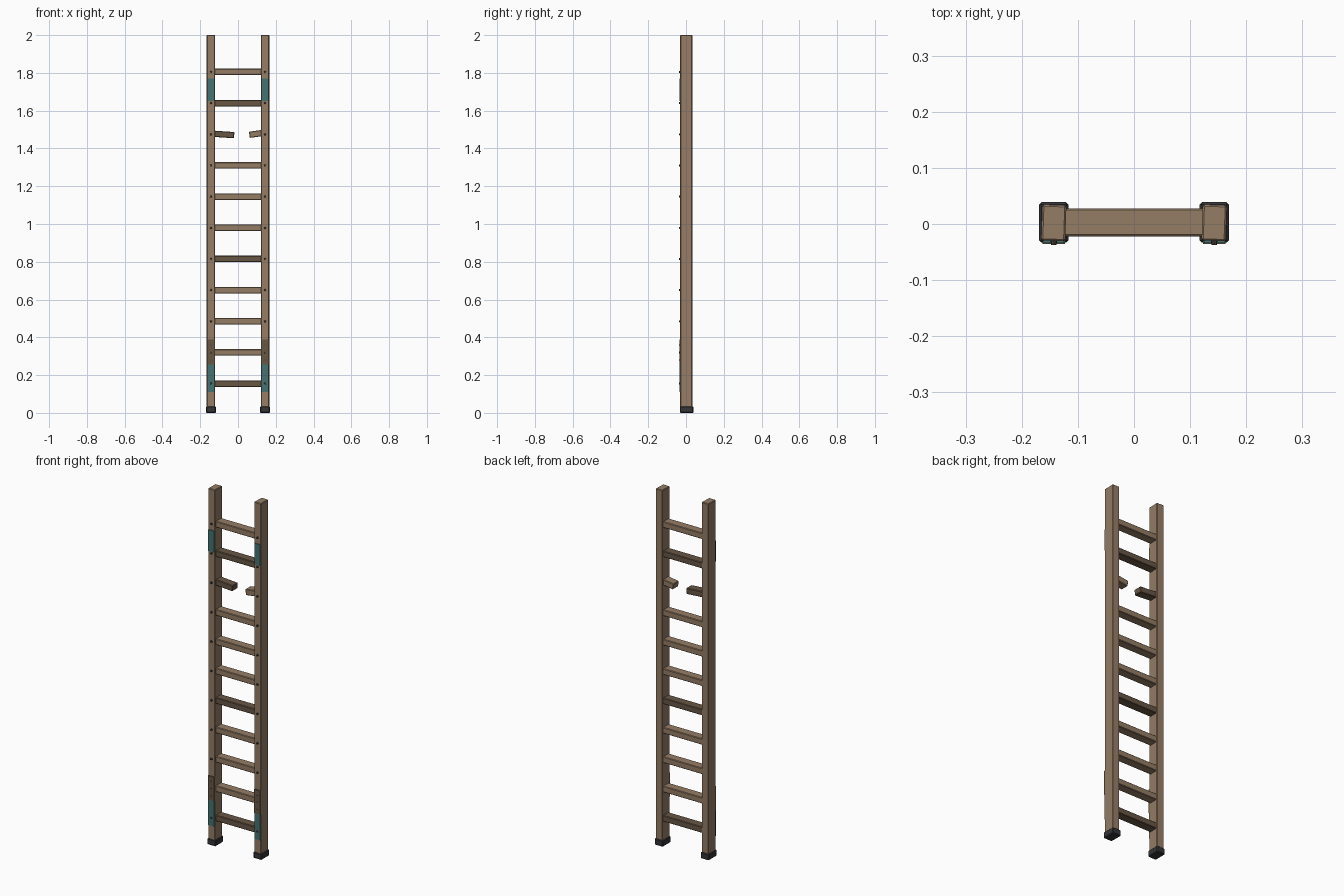
import bpy, bmesh
from math import radians
from mathutils import Matrix, Vector

cube = bpy.data.objects.get("Cube")
if cube:
    bpy.data.objects.remove(cube, do_unlink=True)


def material(name, rgb):
    m = bpy.data.materials.new(name)
    m.use_nodes = True
    m.diffuse_color = (*rgb, 1)
    m.node_tree.nodes["Principled BSDF"].inputs["Base Color"].default_value = (*rgb, 1)
    return m


WOOD = material("light wood", (0.30, 0.205, 0.13))
DARK = material("dark wood", (0.14, 0.095, 0.06))
TEAL = material("faded teal paint", (0.06, 0.17, 0.17))
RUBBER = material("black rubber", (0.035, 0.035, 0.04))
IRON = material("nail iron", (0.06, 0.05, 0.045))


def finish(name, bm, mat):
    bmesh.ops.recalc_face_normals(bm, faces=bm.faces)
    mesh = bpy.data.meshes.new(name)
    bm.to_mesh(mesh)
    bm.free()
    mesh.materials.append(mat)
    obj = bpy.data.objects.new(name, mesh)
    bpy.context.collection.objects.link(obj)
    return obj


def box(name, center, size, mat, bevel=0, tilt=0, twist=0):
    bm = bmesh.new()
    bmesh.ops.create_cube(bm, size=1)
    bmesh.ops.scale(bm, vec=size, verts=bm.verts)
    if bevel:
        bmesh.ops.bevel(bm, geom=bm.edges[:], offset=bevel, segments=1, affect='EDGES')
    turn = Matrix.Rotation(radians(tilt), 4, 'Y') @ Matrix.Rotation(radians(twist), 4, 'Z')
    bmesh.ops.transform(bm, matrix=Matrix.Translation(Vector(center)) @ turn, verts=bm.verts)
    return finish(name, bm, mat)


def nail(name, x, z, radius=0.006):
    bm = bmesh.new()
    bmesh.ops.create_cone(bm, cap_ends=True, segments=8, radius1=radius,
                          radius2=radius * 0.8, depth=0.008)
    place = Matrix.Translation((x, -0.033, z)) @ Matrix.Rotation(radians(90), 4, 'X')
    bmesh.ops.transform(bm, matrix=place, verts=bm.verts)
    return finish(name, bm, IRON)


RAIL_X = 0.143
RUNG_Z = [0.155 + 0.165 * i for i in range(11)]
BROKEN = 8
DARK_RUNGS = (0, 4, 9)

# Side rails with rubber feet, worn paint bands and a repair plate
for side, label in ((-1, "right"), (1, "left")):
    x = side * RAIL_X
    box(f"{label}_rail", (x, 0.002, 1.005), (0.043, 0.064, 1.99), WOOD, 0.003, twist=-2)
    box(f"{label}_foot", (x, 0.003, 0.0175), (0.052, 0.072, 0.035), RUBBER, 0.004)
    for part, low, high in (("lower", 0.11, 0.255), ("upper", 1.65, 1.77)):
        box(f"{label}_{part}_paint_band", (x, -0.031, (low + high) / 2),
            (0.037, 0.005, high - low), TEAL)
    box(f"{label}_repair_plate", (x, -0.032, 0.322), (0.040, 0.007, 0.134), DARK)
    for z in (0.28, 0.36):
        nail(f"{label}_plate_nail", x, z, 0.004)
    for i, z in enumerate(RUNG_Z):
        nail(f"{label}_rung_nail_{i + 1}", x, z)

# Whole rungs
for i, z in enumerate(RUNG_Z):
    if i != BROKEN:
        box(f"rung_{i + 1}", (0, 0.003, z), (0.256, 0.05, 0.034),
            DARK if i in DARK_RUNGS else WOOD, 0.003)

# Snapped rung stubs
z = RUNG_Z[BROKEN]
box("broken_rung_right_stub", (-0.074, 0.003, z - 0.001), (0.108, 0.048, 0.033), DARK, 0.003, tilt=4)
box("broken_rung_left_stub", (0.095, 0.003, z + 0.002), (0.07, 0.048, 0.033), WOOD, 0.003, tilt=-8)
